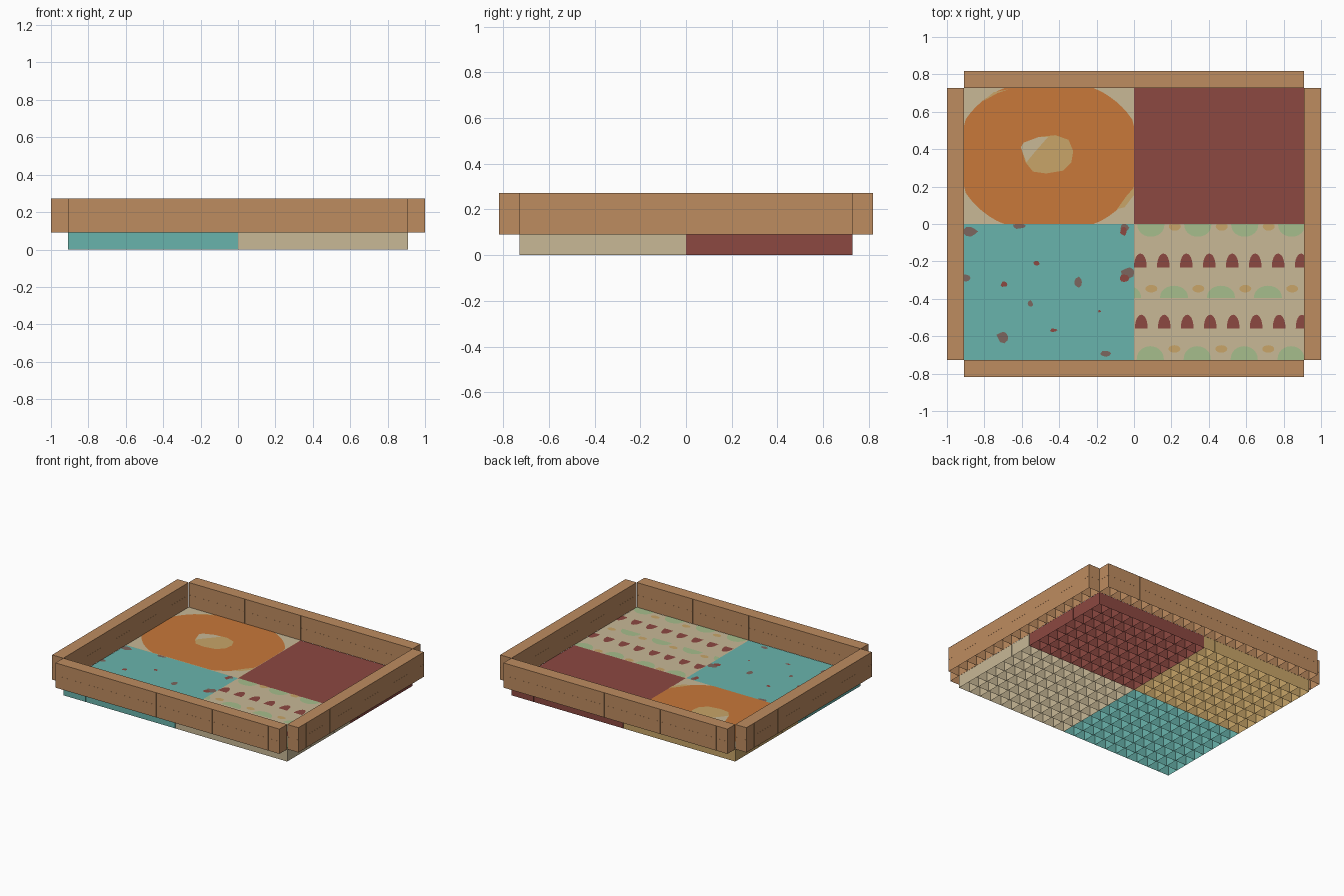
import bpy, math, random

if "Cube" in bpy.data.objects:
    bpy.data.objects.remove(bpy.data.objects["Cube"])

random.seed(4)
B = 2 / 22                      # block size
W, D = 10 * B, 8 * B            # half width and half depth of the floor


def material(name, hexcol):
    m = bpy.data.materials.new(name)
    c = [int(hexcol[i:i + 2], 16) / 255 for i in (0, 2, 4)]
    c = [v / 12.92 if v < 0.04045 else ((v + 0.055) / 1.055) ** 2.4 for v in c]
    m.diffuse_color = (*c, 1)
    m.use_nodes = True
    m.node_tree.nodes["Principled BSDF"].inputs["Base Color"].default_value = m.diffuse_color
    return m


WOOD = material("wood", "BE8C60")
ORANGE = material("orange", "C8783A")
MAROON = material("maroon", "8C4841")
TEAL = material("teal", "69B4AC")
TAN = material("tan", "C8B896")
GREEN = material("pale_green", "A6BD8C")
MUSTARD = material("mustard", "C8A568")
BROWN = material("grey_brown", "7C665E")


def make(name, verts, faces, mat):
    me = bpy.data.meshes.new(name)
    me.from_pydata(verts, [], faces)
    me.materials.append(mat)
    ob = bpy.data.objects.new(name, me)
    bpy.context.collection.objects.link(ob)
    return ob


def block_shell(name, x0, y0, nx, ny, z0, layers, mat):
    """Row of open-bottomed blocks: top, outer sides and inner partitions."""
    v, f = [], []

    def quad(*pts):
        f.append(tuple(range(len(v), len(v) + 4)))
        v.extend(pts)

    x1, y1, z1 = x0 + nx * B, y0 + ny * B, z0 + layers * B
    for k in range(1, layers + 1):
        z = z0 + k * B
        quad((x0, y0, z), (x1, y0, z), (x1, y1, z), (x0, y1, z))
    e = 0.0005                  # keeps neighbouring tiles from coinciding
    for i in range(nx + 1):
        x = min(max(x0 + i * B, x0 + e), x1 - e)
        p = [(x, y0, z0), (x, y1, z0), (x, y1, z1), (x, y0, z1)]
        quad(*(p[::-1] if i == 0 else p))
    for j in range(ny + 1):
        y = min(max(y0 + j * B, y0 + e), y1 - e)
        p = [(x0, y, z0), (x1, y, z0), (x1, y, z1), (x0, y, z1)]
        quad(*(p[::-1] if j == ny else p))
    make(name, v, f, mat)


def patch(name, polys, mat, rect, level=1):
    """Flat painted shapes on the floor, clipped to one tile."""
    v, f = [], []
    for poly in polys:
        f.append(tuple(range(len(v), len(v) + len(poly))))
        for x, y in poly:
            v.append((min(max(x, rect[0]), rect[1]),
                      min(max(y, rect[2]), rect[3]), B + 0.001 * level))
    make(name, v, f, mat)


def ellipse(cx, cy, a, b, n=16, rough=0.0):
    out = []
    for i in range(n):
        t = 2 * math.pi * i / n
        r = 1 + random.uniform(-rough, rough)
        out.append((cx + a * r * math.cos(t), cy + b * r * math.sin(t)))
    return out


def dome(cx, base, a, h, n=12):
    """Half-ellipse with a flat side; negative h hangs downward."""
    pts = [(cx + a * math.cos(math.pi * i / n),
            base + h * max(0.0, math.sin(math.pi * i / n)) ** 0.9) for i in range(n + 1)]
    return pts if h > 0 else pts[::-1]


# Floor tiles
block_shell("floor_back_left", -W, 0, 10, 8, 0, 1, MUSTARD)
block_shell("floor_back_right", 0, 0, 10, 8, 0, 1, MAROON)
block_shell("floor_front_left", -W, -D, 10, 8, 0, 1, TEAL)
block_shell("floor_front_right", 0, -D, 10, 8, 0, 1, TAN)

# Frame walls, two blocks high
block_shell("wall_front", -W, -D - B, 20, 1, B, 2, WOOD)
block_shell("wall_back", -W, D, 20, 1, B, 2, WOOD)
block_shell("wall_left", -W - B, -D, 1, 16, B, 2, WOOD)
block_shell("wall_right", W, -D, 1, 16, B, 2, WOOD)

# Back left tile: large orange ring on tan
R = (-W, 0, 0, D)
patch("ring_ground", [[(-W, 0), (0, 0), (0, D), (-W, D)]], TAN, R, 1)
patch("ring", [ellipse(-0.455, 0.363, 0.505, 0.415, 64)], ORANGE, R, 2)
patch("ring_centre", [[(-0.605, 0.41), (-0.58, 0.33), (-0.54, 0.28), (-0.47, 0.27),
                       (-0.38, 0.285), (-0.335, 0.33), (-0.325, 0.39), (-0.35, 0.45),
                       (-0.42, 0.475), (-0.51, 0.465), (-0.59, 0.435)]], MUSTARD, R, 3)
patch("ring_centre_light", [[(-0.605, 0.41), (-0.575, 0.33), (-0.53, 0.385),
                             (-0.46, 0.465), (-0.51, 0.465), (-0.59, 0.435)]], TAN, R, 4)
patch("ring_slivers", [[(-0.09, 0.08), (-0.05, 0.09), (0, 0.155), (0, 0.195), (-0.04, 0.15)],
                       [(-0.81, 0.655), (-0.73, 0.70), (-0.67, 0.72), (-0.75, 0.705)]],
      MUSTARD, R, 3)

# Front left tile: scattered specks (x, y, half width, half height)
R = (-W, 0, -D, 0)
brown = [(-0.88, -0.04, .04, .03), (-0.61, -0.01, .033, .016), (-0.90, -0.29, .022, .02),
         (-0.30, -0.312, .025, .026), (-0.555, -0.427, .016, .017), (-0.70, -0.605, .032, .03),
         (-0.155, -0.692, .028, .016), (-0.05, -0.02, .025, .025), (-0.03, -0.262, .036, .026)]
red = [(-0.52, -0.21, .017, .011), (-0.695, -0.322, .016, .014), (-0.43, -0.568, .018, .01),
       (-0.185, -0.467, .008, .006), (-0.055, -0.04, .018, .022), (-0.055, -0.29, .026, .02)]
patch("brown_specks", [ellipse(*s, 9, 0.2) for s in brown], BROWN, R, 1)
patch("red_specks", [ellipse(*s, 9, 0.2) for s in red], MAROON, R, 2)

# Front right tile: rows of domes and dots
R = (0, W, -D, 0)
reds, greens, dots = [], [], []
for k in range(8):
    x = 0.034 + 0.1228 * k
    reds += [dome(x, -0.233, 0.034, 0.075), dome(x + 0.005, -0.56, 0.034, 0.075)]
for k in range(4):
    x = 0.09 + 0.251 * k
    greens += [dome(x, 0, 0.073, -0.068), dome(x - 0.003, -D, 0.073, 0.074)]
    dots.append(ellipse(x + 0.003, -0.346, 0.032, 0.02))
    x = -0.037 + 0.251 * k
    greens.append(dome(x, -0.395, 0.075, 0.065))
    if k:
        dots += [ellipse(x + 0.004, -0.012, 0.032, 0.024), ellipse(x + 0.002, -0.668, 0.032, 0.02)]
patch("red_domes", reds, MAROON, R)
patch("green_mounds", greens, GREEN, R)
patch("mustard_dots", dots, MUSTARD, R, 2)
